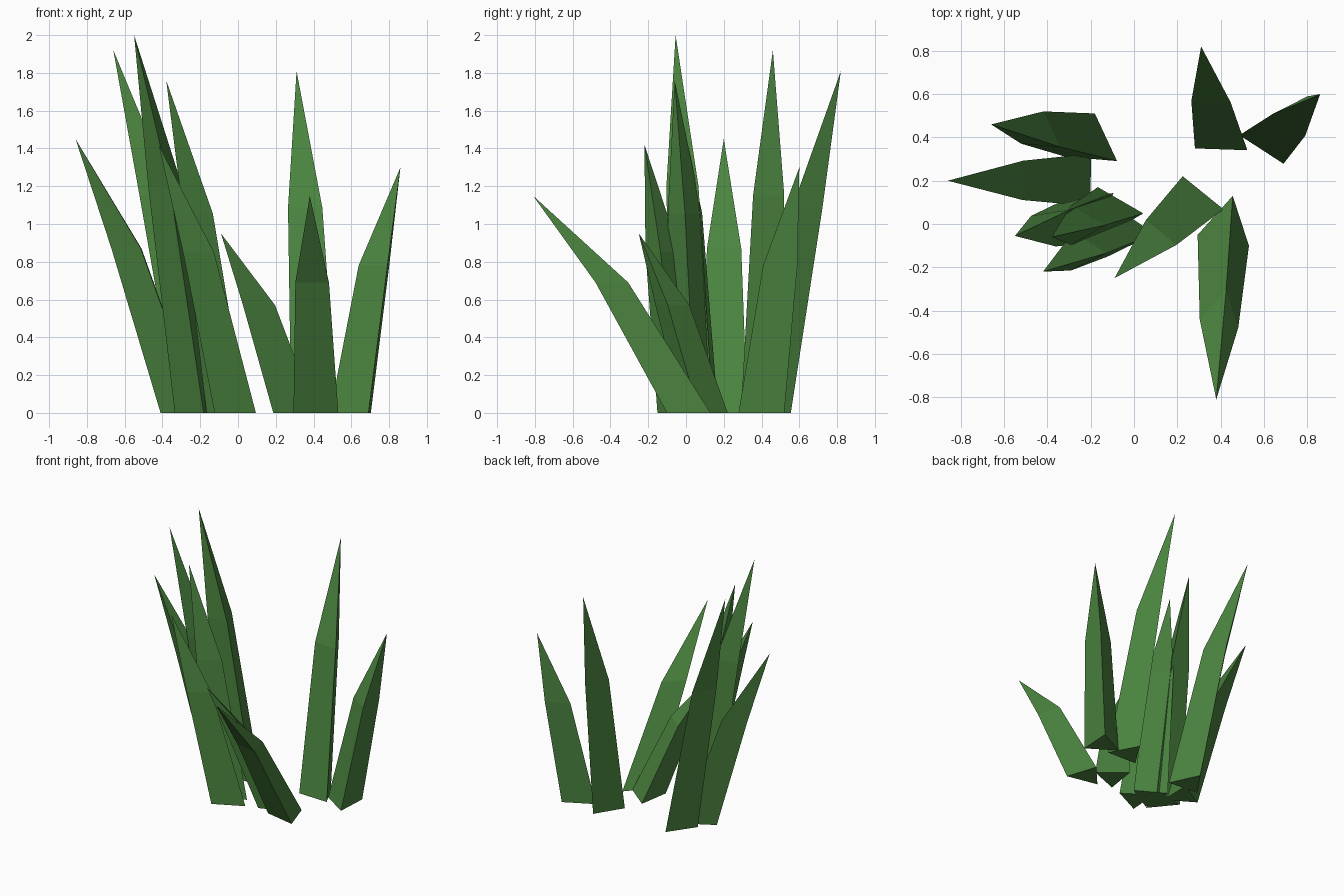
import bpy
import bmesh
from math import cos, sin, radians

cube = bpy.data.objects.get("Cube")
if cube:
    bpy.data.objects.remove(cube, do_unlink=True)

# Single leaf colour
GREEN = (0.07, 0.23, 0.05, 1.0)
mat = bpy.data.materials.new("leaf_green")
mat.use_nodes = True
mat.diffuse_color = GREEN
bsdf = mat.node_tree.nodes["Principled BSDF"]
bsdf.inputs["Base Color"].default_value = GREEN
bsdf.inputs["Roughness"].default_value = 0.9

RADIUS = 0.14      # root triangle
MID_SCALE = 0.75   # triangle at the bend
MID_HEIGHT = 0.6   # bend height as a share of the blade height


def blade(name, root, angle, tip):
    """Three-sided blade that leans from its root, bends, and ends in a point."""
    bm = bmesh.new()
    tx, ty, tz = tip

    def ring(cx, cy, z, r):
        turns = [radians(angle + 120 * i) for i in range(3)]
        return [bm.verts.new((cx + r * cos(a), cy + r * sin(a), z)) for a in turns]

    low = ring(*root, 0, RADIUS)
    mid = ring((root[0] + tx) / 2, (root[1] + ty) / 2, tz * MID_HEIGHT, RADIUS * MID_SCALE)
    point = bm.verts.new(tip)
    bm.faces.new(low[::-1])
    for i in range(3):
        j = (i + 1) % 3
        bm.faces.new((low[i], low[j], mid[j], mid[i]))
        bm.faces.new((mid[i], mid[j], point))
    bmesh.ops.recalc_face_normals(bm, faces=bm.faces)

    mesh = bpy.data.meshes.new(name)
    bm.to_mesh(mesh)
    bm.free()
    mesh.materials.append(mat)
    bpy.context.collection.objects.link(bpy.data.objects.new(name, mesh))


# Name, root centre, twist in degrees, tip
blade("blade_outer_right", (-0.27, 0.205), 59, (-0.86, 0.20, 1.45))
blade("blade_back_right", (-0.193, 0.371), 85, (-0.66, 0.46, 1.92))
blade("blade_tallest", (-0.204, 0.055), 39, (-0.55, -0.055, 2.0))
blade("blade_inner_right", (-0.097, 0.049), 0, (-0.38, -0.06, 1.76))
blade("blade_front_right", (-0.045, -0.035), -4, (-0.42, -0.22, 1.42))
blade("blade_short_middle", (0.275, 0.09), -9, (-0.09, -0.25, 0.95))
blade("blade_front", (0.427, -0.007), 78, (0.38, -0.81, 1.15))
blade("blade_back_left", (0.405, 0.415), 88, (0.31, 0.82, 1.81))
blade("blade_outer_left", (0.627, 0.403), 177, (0.86, 0.60, 1.30))
